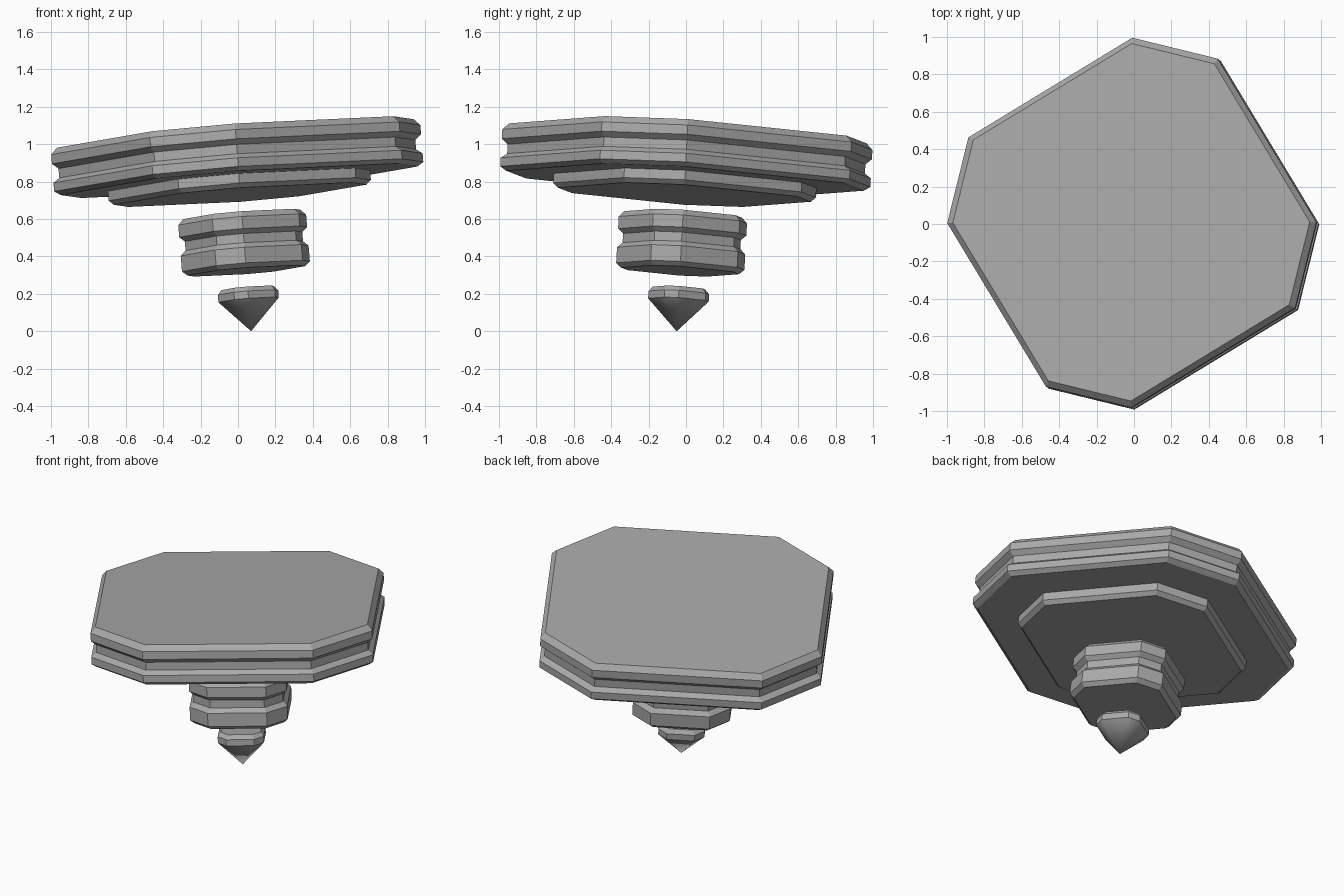
import bpy
import math
from mathutils import Matrix, Vector

cube = bpy.data.objects.get("Cube")
if cube:
    bpy.data.objects.remove(cube, do_unlink=True)

# One stone grey for everything
grey = bpy.data.materials.new("stone_grey")
grey.use_nodes = True
colour = (0.4, 0.4, 0.4, 1)
grey.diffuse_color = colour
grey.node_tree.nodes["Principled BSDF"].inputs["Base Color"].default_value = colour

# The whole stack leans about its tip
axis = Vector((-0.08, 0.056, 1)).normalized()
lean = Vector((0, 0, 1)).rotation_difference(axis).to_matrix().to_4x4()
placement = Matrix.Translation((0.07, -0.05, 0)) @ lean

# Square with cut corners: two vertices per quarter turn
ANGLES = [math.radians(a + 90 * k) for k in range(4) for a in (0, 62.4)]
SIDES = len(ANGLES)


def tier(name, profile, pointed=False):
    """Loft cut-corner rings through (radius, height), listed top to bottom."""
    verts = [(r * math.cos(a), r * math.sin(a), h) for r, h in profile for a in ANGLES]
    faces = [list(range(SIDES))]
    for ring in range(len(profile) - 1):
        for i in range(SIDES):
            a, b = ring * SIDES + i, ring * SIDES + (i + 1) % SIDES
            faces.append((a, a + SIDES, b + SIDES, b))
    last = (len(profile) - 1) * SIDES
    if pointed:
        verts.append((0, 0, 0))
        faces += [(last + i, len(verts) - 1, last + (i + 1) % SIDES) for i in range(SIDES)]
    else:
        faces.append([last + i for i in reversed(range(SIDES))])
    mesh = bpy.data.meshes.new(name)
    mesh.from_pydata(verts, [], faces)
    mesh.transform(placement)
    mesh.materials.append(grey)
    if pointed:
        # Rounded shading on the spike only
        for poly in mesh.polygons:
            poly.use_smooth = len(poly.vertices) == 3
    mesh.update()
    obj = bpy.data.objects.new(name, mesh)
    bpy.context.collection.objects.link(obj)
    return obj


def grooved(outer, inner, heights):
    """Two bevelled bands with a narrow waist between them."""
    radii = (inner, outer, outer, inner, inner, outer, outer, inner)
    return list(zip(radii, heights))


# Wide platform with a groove round its rim
tier("platform", grooved(0.99, 0.957, (1.062, 1.028, 0.978, 0.95, 0.9, 0.876, 0.83, 0.808)))

# Thin plate under the platform
tier("under_plate", [(0.703, 0.81), (0.703, 0.757), (0.677, 0.733)])

# Floating grooved block
tier("middle_block", grooved(0.343, 0.315, (0.627, 0.597, 0.532, 0.507, 0.458, 0.432, 0.348, 0.324)))

# Floating pointed tip
tier("pointed_tip", [(0.14, 0.232), (0.162, 0.207), (0.162, 0.168)], pointed=True)
